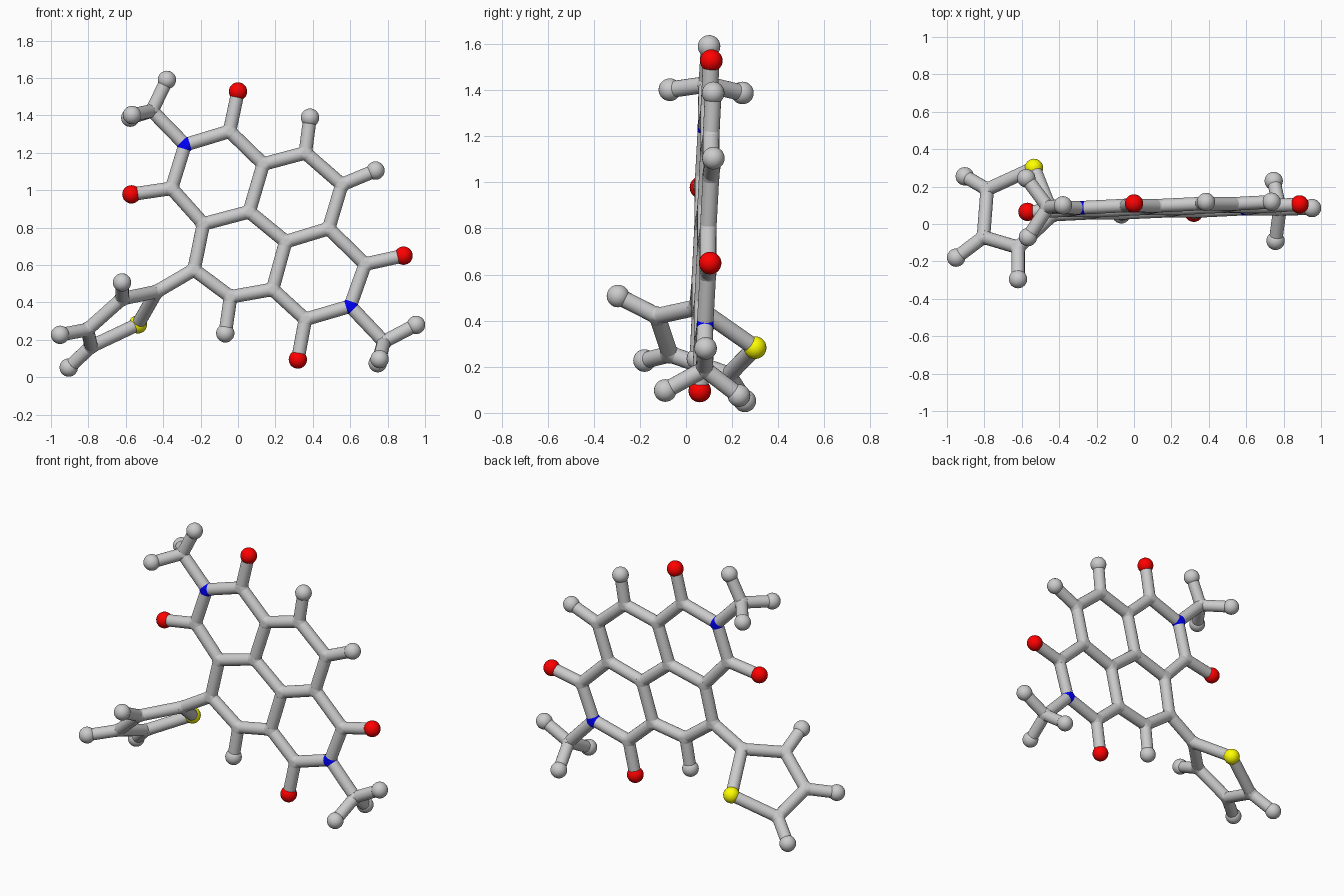
import bpy, bmesh, math
from mathutils import Vector, Matrix

if "Cube" in bpy.data.objects:
    bpy.data.objects.remove(bpy.data.objects["Cube"])

R_BOND, R_BALL, GAP, SIDES = 0.036, 0.049, 0.024, 20

def flat(x, z):
    # point on the slightly tilted plane of the fused ring core
    return (x, 0.044 + 0.037 * x + 0.043 * z, z)

atoms = {
    # fused rings
    "N1": flat(-.283, 1.243), "C1": flat(-.045, 1.315), "C2": flat(.135, 1.14),
    "C3": flat(.06, .885), "C4": flat(-.185, .82), "C5": flat(-.355, 1.01),
    "C6": flat(.36, 1.20), "C7": flat(.555, 1.03), "C8": flat(.485, .795),
    "C9": flat(.255, .725), "C10": flat(.68, .605), "N2": flat(.60, .38),
    "C11": flat(.36, .31), "C12": flat(.185, .47), "C13": flat(-.04, .43),
    "C14": flat(-.235, .575),
    # balls on the core
    "O1": flat(0, 1.528), "O2": flat(-.57, .978), "O3": flat(.885, .65), "O4": flat(.32, .095),
    "H1": flat(.385, 1.388), "H2": flat(.735, 1.105), "H3": flat(-.068, .235),
    # two end groups
    "C15": (-.46, .09, 1.425), "H4": (-.38, .10, 1.59),
    "H5": (-.567, -.07, 1.402), "H6": (-.576, .245, 1.388),
    "C16": (.78, .08, .19), "H7": (.952, .085, .28),
    "H8": (.757, -.09, .097), "H9": (.747, .23, .075),
    # five-sided ring
    "C17": (-.435, .05, .458), "S1": (-.535, .30, .283), "C18": (-.785, .185, .165),
    "C19": (-.805, -.07, .255), "C20": (-.62, -.125, .42),
    "H10": (-.905, .255, .052), "H11": (-.951, -.18, .227), "H12": (-.62, -.295, .507),
}
atoms = {k: Vector(v) for k, v in atoms.items()}

chains = ["N1 C1 C2 C3 C4 C5 N1", "C2 C6 C7 C8 C9 C3", "C8 C10 N2 C11 C12 C9",
          "C12 C13 C14 C4", "C14 C17 S1 C18 C19 C20 C17", "C1 O1", "C5 O2", "C10 O3",
          "C11 O4", "C6 H1", "C7 H2", "C13 H3", "N1 C15 H4", "H5 C15 H6",
          "N2 C16 H7", "H8 C16 H9", "C18 H10", "C19 H11", "C20 H12"]
bonds = [p for c in chains for p in zip(c.split(), c.split()[1:])]

def is_ball(n):
    return n[0] in "OHS"

def ring(a, b):
    # circle around the bond a-b, just off atom a
    d = (b - a).normalized()
    ref = Vector((0, 1, 0)) if abs(d.y) < 0.9 else Vector((1, 0, 0))
    u = d.cross(ref).normalized()
    v = d.cross(u)
    return [a + d * GAP + R_BOND * (u * math.cos(t) + v * math.sin(t))
            for t in (2 * math.pi * i / SIDES for i in range(SIDES))]

def add_bond(bm, a, b):
    d = b - a
    m = Matrix.Translation((a + b) / 2) @ d.to_track_quat('Z', 'Y').to_matrix().to_4x4()
    bmesh.ops.create_cone(bm, cap_ends=True, segments=SIDES, radius1=R_BOND,
                          radius2=R_BOND, depth=d.length - 2 * GAP, matrix=m)

def add_joint(bm, name):
    # convex hub spanning the ends of all bonds at one atom
    t = bmesh.new()
    for p, q in bonds:
        if name in (p, q):
            for co in ring(atoms[name], atoms[q if p == name else p]):
                t.verts.new(co)
    bmesh.ops.convex_hull(t, input=t.verts[:])
    loose = [v for v in t.verts if not v.link_faces]
    bmesh.ops.delete(t, geom=loose, context='VERTS')
    me = bpy.data.meshes.new("hub")
    t.to_mesh(me)
    t.free()
    bm.from_mesh(me)
    bpy.data.meshes.remove(me)

def add_ball(bm, name):
    bmesh.ops.create_uvsphere(bm, u_segments=24, v_segments=14, radius=R_BALL,
                              matrix=Matrix.Translation(atoms[name]))

def finish(bm, name, color=None):
    bmesh.ops.recalc_face_normals(bm, faces=bm.faces[:])
    me = bpy.data.meshes.new(name)
    bm.to_mesh(me)
    bm.free()
    ob = bpy.data.objects.new(name, me)
    bpy.context.collection.objects.link(ob)
    if color:
        mat = bpy.data.materials.new(name + "_color")
        mat.diffuse_color = color
        mat.use_nodes = True
        mat.node_tree.nodes["Principled BSDF"].inputs["Base Color"].default_value = mat.diffuse_color
        me.materials.append(mat)
    bpy.ops.object.select_all(action='DESELECT')
    ob.select_set(True)
    bpy.context.view_layer.objects.active = ob
    bpy.ops.object.shade_smooth_by_angle(angle=math.radians(35))

# sticks
bm = bmesh.new()
for p, q in bonds:
    add_bond(bm, atoms[p], atoms[q])
finish(bm, "bond_sticks")

# hubs and balls, one object per kind of atom
kinds = [("C", "carbon_joints", None), ("H", "hydrogen_balls", None),
         ("O", "oxygen_balls", (1, 0, 0, 1)),
         ("N", "nitrogen_joints", (0, 0, 1, 1)),
         ("S", "sulfur_ball", (1, 1, 0, 1))]
for letter, label, color in kinds:
    bm = bmesh.new()
    for n in atoms:
        if n[0] == letter:
            (add_ball if is_ball(n) else add_joint)(bm, n)
    finish(bm, label, color)
